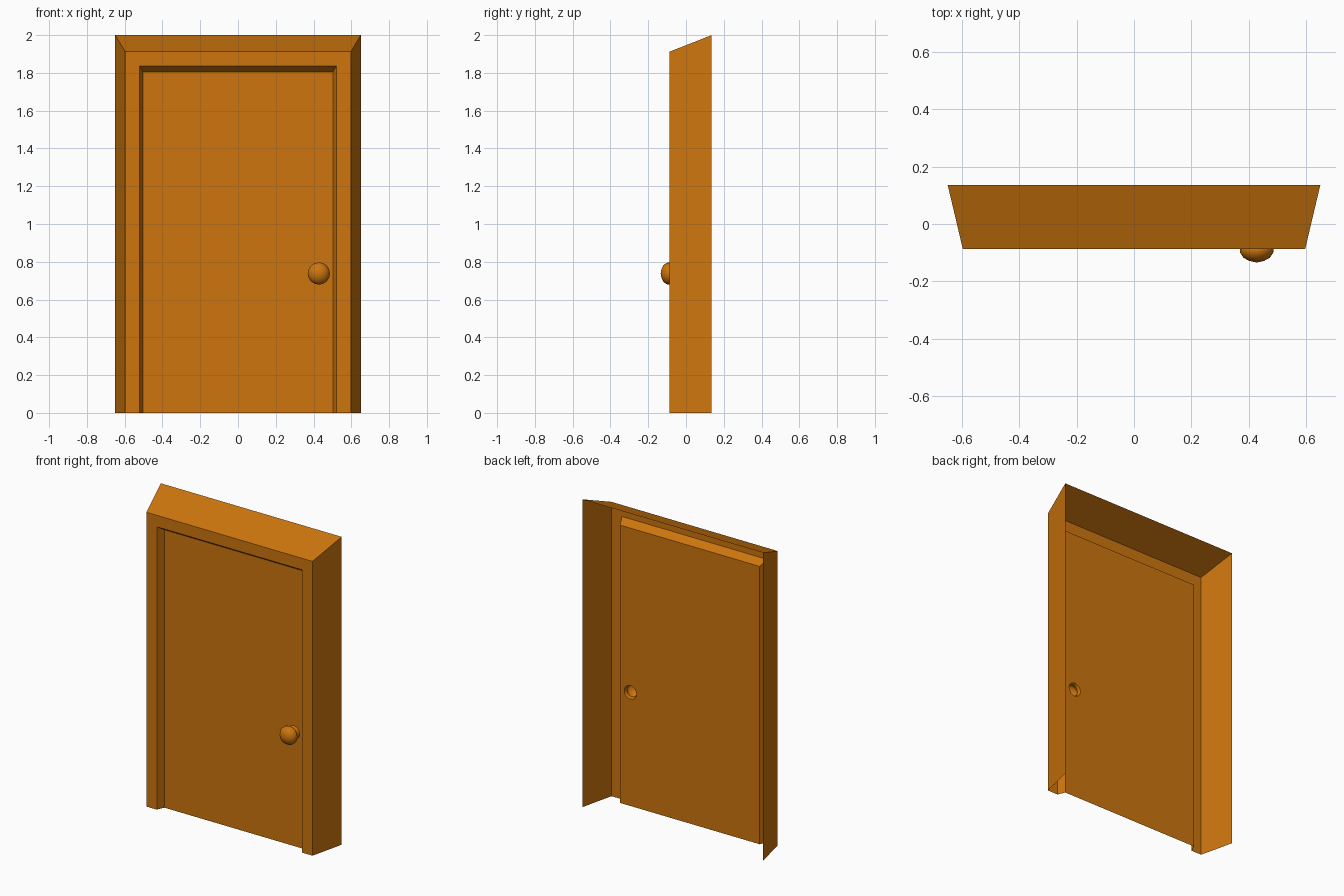
import bpy, bmesh, math

if "Cube" in bpy.data.objects:
    bpy.data.objects.remove(bpy.data.objects["Cube"])

wood = bpy.data.materials.new("orange_wood")
wood.diffuse_color = (0.61, 0.178, 0.004, 1)
wood.use_nodes = True
wood.node_tree.nodes["Principled BSDF"].inputs["Base Color"].default_value = wood.diffuse_color

KX, KZ, N = 0.428, 0.738, 16   # knob centre and number of sides
DOOR_Y = -0.04
HOLE_R = 0.044


def finish(bm, name):
    me = bpy.data.meshes.new(name)
    bm.to_mesh(me)
    bm.free()
    me.materials.append(wood)
    ob = bpy.data.objects.new(name, me)
    bpy.context.collection.objects.link(ob)
    return ob


def arch(bm, half, y, top):
    pts = [(-half, y, 0), (-half, y, top), (half, y, top), (half, y, 0)]
    return [bm.verts.new(p) for p in pts]


def ring(bm, r, y):
    return [bm.verts.new((KX + r * math.cos(2 * math.pi * i / N), y,
                          KZ + r * math.sin(2 * math.pi * i / N)))
            for i in range(N)]


# Frame: thin open shell, tapered sides, flat front, bevelled reveal
bm = bmesh.new()
steps = [(0.65, 0.136, 2.0), (0.597, -0.088, 1.912),
         (0.522, -0.088, 1.837), (0.502, DOOR_Y, 1.805)]
loops = [arch(bm, *s) for s in steps]
for a, b in zip(loops, loops[1:]):
    for i in range(3):
        bm.faces.new((a[i], b[i], b[i + 1], a[i + 1]))
finish(bm, "door_frame")

# Door panel: single sheet with a round opening behind the knob
bm = bmesh.new()
edges = []
for loop in (arch(bm, 0.502, DOOR_Y, 1.805), ring(bm, HOLE_R, DOOR_Y)):
    for i, v in enumerate(loop):
        edges.append(bm.edges.new((v, loop[(i + 1) % len(loop)])))
bmesh.ops.triangle_fill(bm, edges=edges, use_beauty=True, use_dissolve=False)
bm.normal_update()
bmesh.ops.reverse_faces(bm, faces=[f for f in bm.faces if f.normal.y > 0])
finish(bm, "door_panel")

# Knob: hollow turned profile, (radius, y)
bm = bmesh.new()
profile = [(HOLE_R, DOOR_Y), (0.034, -0.058), (0.046, -0.068), (0.058, -0.083),
           (0.059, -0.098), (0.046, -0.118), (0.025, -0.129)]
rings = [ring(bm, r, y) for r, y in profile]
for a, b in zip(rings, rings[1:]):
    for i in range(N):
        j = (i + 1) % N
        bm.faces.new((a[i], a[j], b[j], b[i]))
tip = bm.verts.new((KX, -0.1345, KZ))
for i in range(N):
    bm.faces.new((rings[-1][i], rings[-1][(i + 1) % N], tip))
bm.normal_update()
if bm.faces[-1].normal.y > 0 if bm.faces.ensure_lookup_table() is None else False:
    bmesh.ops.reverse_faces(bm, faces=bm.faces[:])
for f in bm.faces:
    f.smooth = True
finish(bm, "door_knob")
